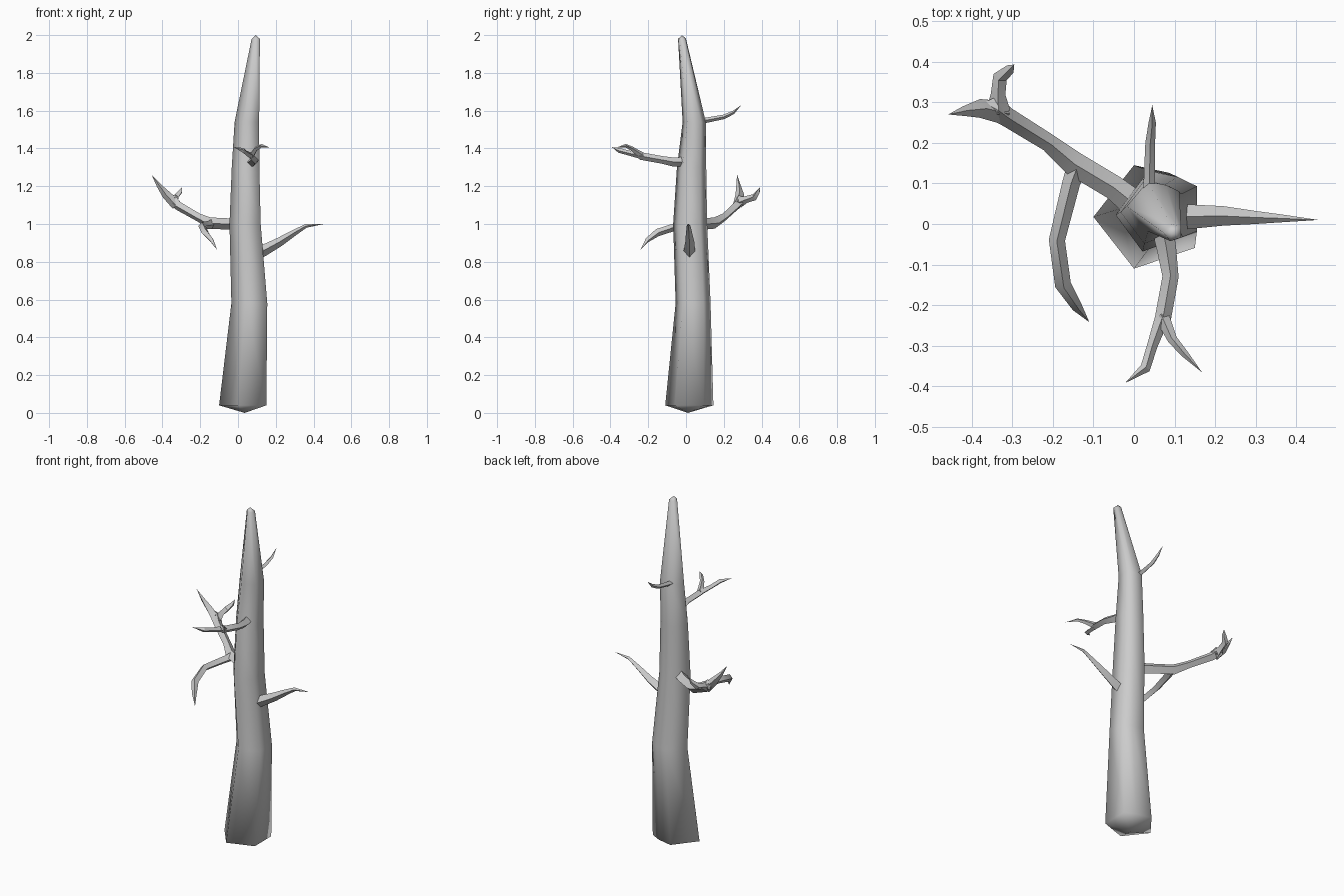
import bpy, bmesh, math
from mathutils import Vector

if "Cube" in bpy.data.objects:
    bpy.data.objects.remove(bpy.data.objects["Cube"])

bark = bpy.data.materials.new("pale grey bark")
bark.use_nodes = True
GREY = (0.6, 0.6, 0.6, 1)
bark.diffuse_color = GREY
bark.node_tree.nodes["Principled BSDF"].inputs["Base Color"].default_value = GREY


def skin(name, rings, start, end, angle):
    """Bridge matching rings of points and close both ends on a centre point."""
    bm = bmesh.new()
    loops = [[bm.verts.new(p) for p in ring] for ring in rings]
    n = len(loops[0])
    for a, b in zip(loops, loops[1:]):
        for i in range(n):
            j = (i + 1) % n
            bm.faces.new((a[i], a[j], b[j], b[i]))
    for loop, point in ((loops[0], start), (loops[-1], end)):
        tip = bm.verts.new(point)
        for i in range(n):
            bm.faces.new((loop[i], loop[(i + 1) % n], tip))
    bmesh.ops.recalc_face_normals(bm, faces=bm.faces)
    mesh = bpy.data.meshes.new(name)
    bm.to_mesh(mesh)
    bm.free()
    mesh.materials.append(bark)
    obj = bpy.data.objects.new(name, mesh)
    bpy.context.collection.objects.link(obj)
    bpy.ops.object.select_all(action="DESELECT")
    obj.select_set(True)
    bpy.context.view_layer.objects.active = obj
    bpy.ops.object.shade_smooth_by_angle(angle=math.radians(angle))
    return obj


# Trunk: an uneven six-sided outline fitted to the extents at each height
OUTLINE = [(-1, 0), (-.2, 1), (.5, .85), (1, .6), (1, -.6), (-.2, -1)]
LEVELS = [  # z, x min, x max, y min, y max
    (.04, -.10, .15, -.11, .145),
    (.58, -.035, .155, -.055, .13),
    (1.0, -.045, .12, -.068, .112),
    (1.3, -.033, .113, -.048, .107),
    (1.54, -.018, .112, -.018, .105),
    (1.98, .072, .116, -.042, 0),
]


def trunk_ring(z, x0, x1, y0, y1):
    return [((x0 + x1 + u * (x1 - x0)) / 2, (y0 + y1 + v * (y1 - y0)) / 2, z)
            for u, v in OUTLINE]


skin("trunk", [trunk_ring(*lv) for lv in LEVELS], (.035, .01, 0), (.094, -.021, 2), 85)


def branch(name, path, sides=4):
    """Tapered limb along (x, y, z, radius) points, ending in a point."""
    pts = [Vector(p[:3]) for p in path]
    rings = []
    for i, p in enumerate(path[:-1]):
        along = (pts[i + 1] - pts[max(i - 1, 0)]).normalized()
        side = along.cross(Vector((0, 0, 1))).normalized()
        up = side.cross(along)
        turns = [math.tau * k / sides for k in range(sides)]
        rings.append([pts[i] + p[3] * (side * math.cos(t) + up * math.sin(t)) for t in turns])
    skin(name, rings, pts[0], pts[-1], 30)


# Left limb
branch("left_branch", [(.08, .018, .83, .032), (.14, .018, .862, .03), (.22, .02, .905, .024),
                       (.3, .016, .955, .016), (.36, .014, .99, .01), (.455, .01, 1.0, 0)])
# Front limb and its fork
branch("front_branch", [(.07, -.01, 1.33, .026), (.08, -.06, 1.327, .024), (.09, -.13, 1.34, .02),
                        (.07, -.24, 1.36, .02), (.068, -.265, 1.365, 0)])
branch("front_right_twig", [(.07, -.23, 1.36, .018), (.045, -.3, 1.375, .013),
                            (.028, -.355, 1.39, .013), (-.022, -.392, 1.407, 0)])
branch("front_left_twig", [(.07, -.23, 1.36, .018), (.095, -.285, 1.398, .012),
                           (.125, -.32, 1.415, .009), (.168, -.366, 1.405, 0)])
# Upper back limb
branch("back_branch", [(.036, .06, 1.545, .016), (.038, .11, 1.55, .014), (.04, .2, 1.567, .012),
                       (.045, .25, 1.59, .009), (.045, .293, 1.63, 0)])
# Right limb with its fork and hanging offshoot
branch("right_branch", [(0, .05, 1.0, .034), (-.05, .09, 1.0, .03), (-.15, .15, 1.005, .03),
                        (-.21, .2, 1.035, .022), (-.315, .265, 1.095, .024),
                        (-.35, .29, 1.13, .03), (-.37, .3, 1.15, 0)])
branch("right_outer_twig", [(-.325, .275, 1.1, .028), (-.38, .285, 1.155, .023),
                            (-.42, .278, 1.205, .012), (-.458, .27, 1.262, 0)])
branch("right_back_twig", [(-.335, .28, 1.115, .03), (-.335, .32, 1.13, .018),
                           (-.33, .362, 1.142, .018), (-.305, .382, 1.17, .012),
                           (-.295, .393, 1.197, 0)])
branch("right_hanging_branch", [(-.14, .14, 1.0, .026), (-.155, .1, .995, .022),
                                (-.19, -.04, .99, .02), (-.175, -.15, .955, .02),
                                (-.14, -.205, .915, .013), (-.11, -.242, .862, 0)])
